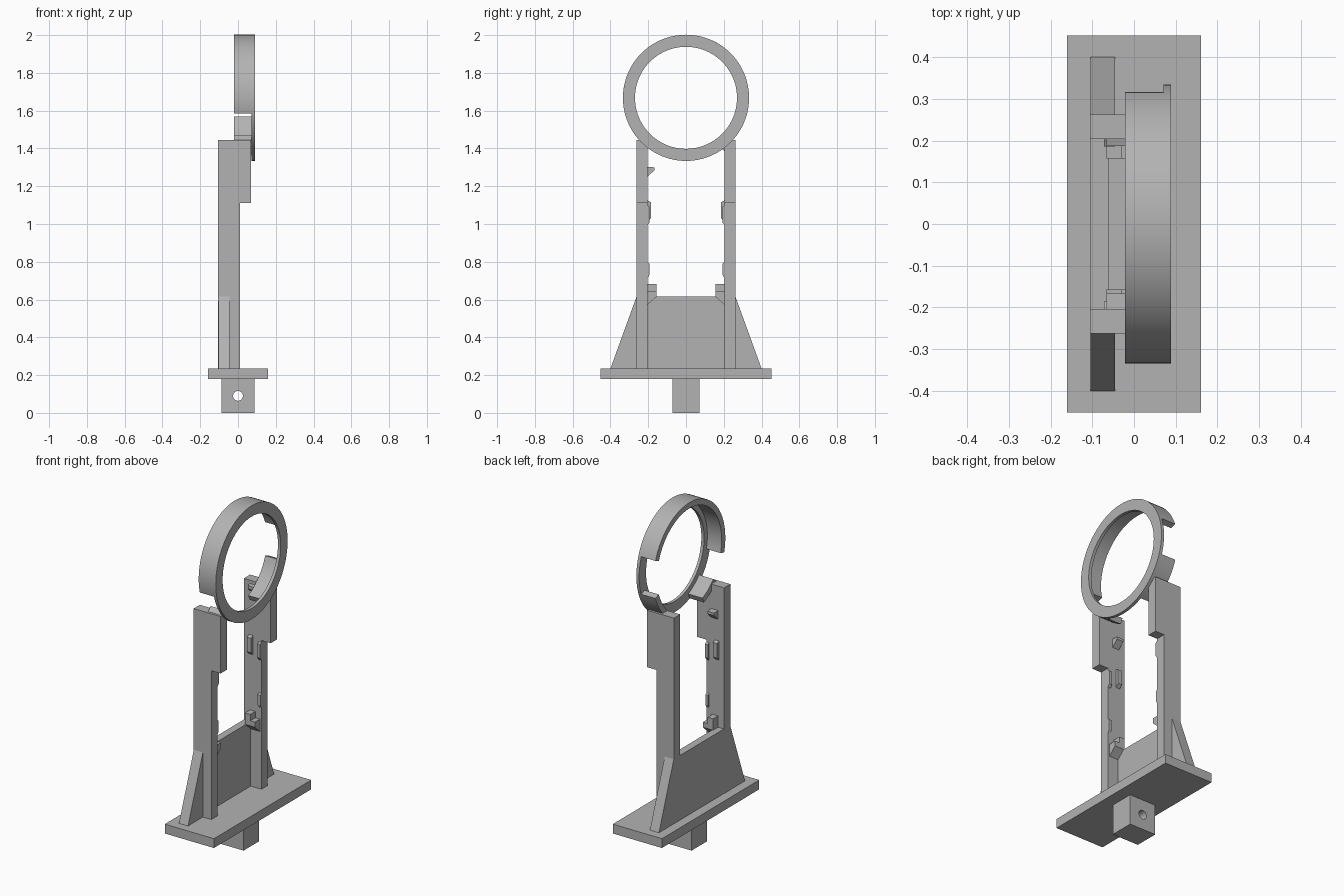
import bpy, bmesh, math

if "Cube" in bpy.data.objects:
    bpy.data.objects.remove(bpy.data.objects["Cube"])

grey = bpy.data.materials.new("plain grey")
grey.use_nodes = True
COLOUR = (0.45, 0.45, 0.45, 1)
grey.diffuse_color = COLOUR
grey.node_tree.nodes["Principled BSDF"].inputs["Base Color"].default_value = COLOUR


def finish(name, bm):
    bmesh.ops.recalc_face_normals(bm, faces=bm.faces)
    mesh = bpy.data.meshes.new(name)
    bm.to_mesh(mesh)
    bm.free()
    mesh.materials.append(grey)
    obj = bpy.data.objects.new(name, mesh)
    bpy.context.collection.objects.link(obj)
    return obj


def prism(name, profile, x0, x1):
    """Extrude a (y, z) profile along x."""
    bm = bmesh.new()
    face = bm.faces.new([bm.verts.new((x0, y, z)) for y, z in profile])
    new = bmesh.ops.extrude_face_region(bm, geom=[face])["geom"]
    bmesh.ops.translate(bm, vec=(x1 - x0, 0, 0),
                        verts=[g for g in new if isinstance(g, bmesh.types.BMVert)])
    return finish(name, bm)


def box(name, x0, x1, y0, y1, z0, z1):
    return prism(name, [(y0, z0), (y1, z0), (y1, z1), (y0, z1)], x0, x1)


RING_Z = 1.668


def arc(name, r0, r1, x0, x1, a0, a1):
    """Band of a ring about the x axis, from angle a0 to a1 in degrees."""
    full = a1 - a0 >= 360
    n = max(6, round((a1 - a0) / 3.75))
    bm = bmesh.new()
    loops = []
    for i in range(n if full else n + 1):
        a = math.radians(a0 + (a1 - a0) * i / n)
        loops.append([bm.verts.new((x, r * math.cos(a), RING_Z + r * math.sin(a)))
                      for x, r in ((x0, r0), (x1, r0), (x1, r1), (x0, r1))])
    for i in range(n):
        p, q = loops[i], loops[(i + 1) % len(loops)]
        for k in range(4):
            m = (k + 1) % 4
            bm.faces.new((p[k], p[m], q[m], q[k]))
    if not full:
        bm.faces.new(loops[0])
        bm.faces.new(loops[-1])
    obj = finish(name, bm)
    bpy.ops.object.select_all(action="DESELECT")
    obj.select_set(True)
    bpy.context.view_layer.objects.active = obj
    bpy.ops.object.shade_smooth_by_angle(angle=math.radians(30))
    return obj


# Base plate and mounting block with a cross hole
box("base_plate", -0.16, 0.16, -0.452, 0.452, 0.18, 0.235)
block = box("mounting_block", -0.087, 0.087, -0.072, 0.072, 0, 0.18)
bpy.ops.mesh.primitive_cylinder_add(vertices=32, radius=0.026, depth=0.5,
                                    location=(0, 0, 0.09), rotation=(math.pi / 2, 0, 0))
cutter = bpy.context.object
cutter.name = "hole_cutter"
cutter.hide_render = True
cutter.data.materials.append(grey)
cut = block.modifiers.new("hole", "BOOLEAN")
cut.object = cutter
cut.solver = "EXACT"
bpy.context.view_layer.objects.active = block
bpy.ops.object.modifier_apply(modifier="hole")
bpy.data.objects.remove(cutter)

# Wall between the posts
box("back_wall", -0.104, -0.06, -0.206, 0.206, 0.235, 0.615)

for side, s in (("front", -1), ("back", 1)):
    def mirrored(points):
        return [(s * y, z) for y, z in points]

    def side_prism(part, points, x0, x1):
        prism(f"{side}_{part}", mirrored(points), x0, x1)

    # Post with a wider head, and its sloped brace
    post = box(f"{side}_post", -0.105, 0.01, *sorted((s * 0.204, s * 0.262)), 0.235, 1.445)
    box(f"{side}_post_head", 0.01, 0.07, *sorted((s * 0.204, s * 0.262)), 1.11, 1.445)
    side_prism("brace", [(0.26, 0.235), (0.4, 0.235), (0.262, 0.615), (0.26, 0.615)],
               -0.104, -0.045)

    # Stepped support ledge
    side_prism("ledge", [(0.206, 0.57), (0.157, 0.615), (0.157, 0.645), (0.206, 0.645)],
               -0.066, 0.0)
    side_prism("ledge_lip", [(0.206, 0.645), (0.157, 0.645), (0.157, 0.682), (0.206, 0.682)],
               -0.066, -0.03)

    # Guide tabs with sloped ends
    for part, z0, z1, y, x0, x1 in (("middle_tab", 1.01, 1.125, 0.186, -0.072, -0.045),
                                    ("edge_tab", 0.99, 1.1, 0.192, -0.008, 0.01),
                                    ("lower_edge_tab", 0.71, 0.8, 0.194, -0.008, 0.01)):
        side_prism(part, [(0.206, z0), (y, z0 + 0.02), (y, z1 - 0.01), (0.206, z1)], x0, x1)

# Catches near the post tops
prism("front_catch", [(-0.204, 1.25), (-0.167, 1.285), (-0.167, 1.3), (-0.204, 1.302)],
      -0.066, -0.022)
prism("back_catch", [(0.204, 1.385), (0.187, 1.4), (0.187, 1.42), (0.204, 1.425)],
      -0.066, -0.022)

# Ring flange and interrupted rim
arc("ring_flange", 0.27, 0.334, 0.071, 0.089, 0, 360)
arc("ring_upper_rim", 0.3, 0.334, -0.022, 0.071, 19.5, 194.3)
arc("ring_back_lower_rim", 0.3, 0.334, -0.022, 0.071, -65, -19)
arc("ring_front_lower_rim", 0.3, 0.334, -0.022, 0.071, 222, 246)
